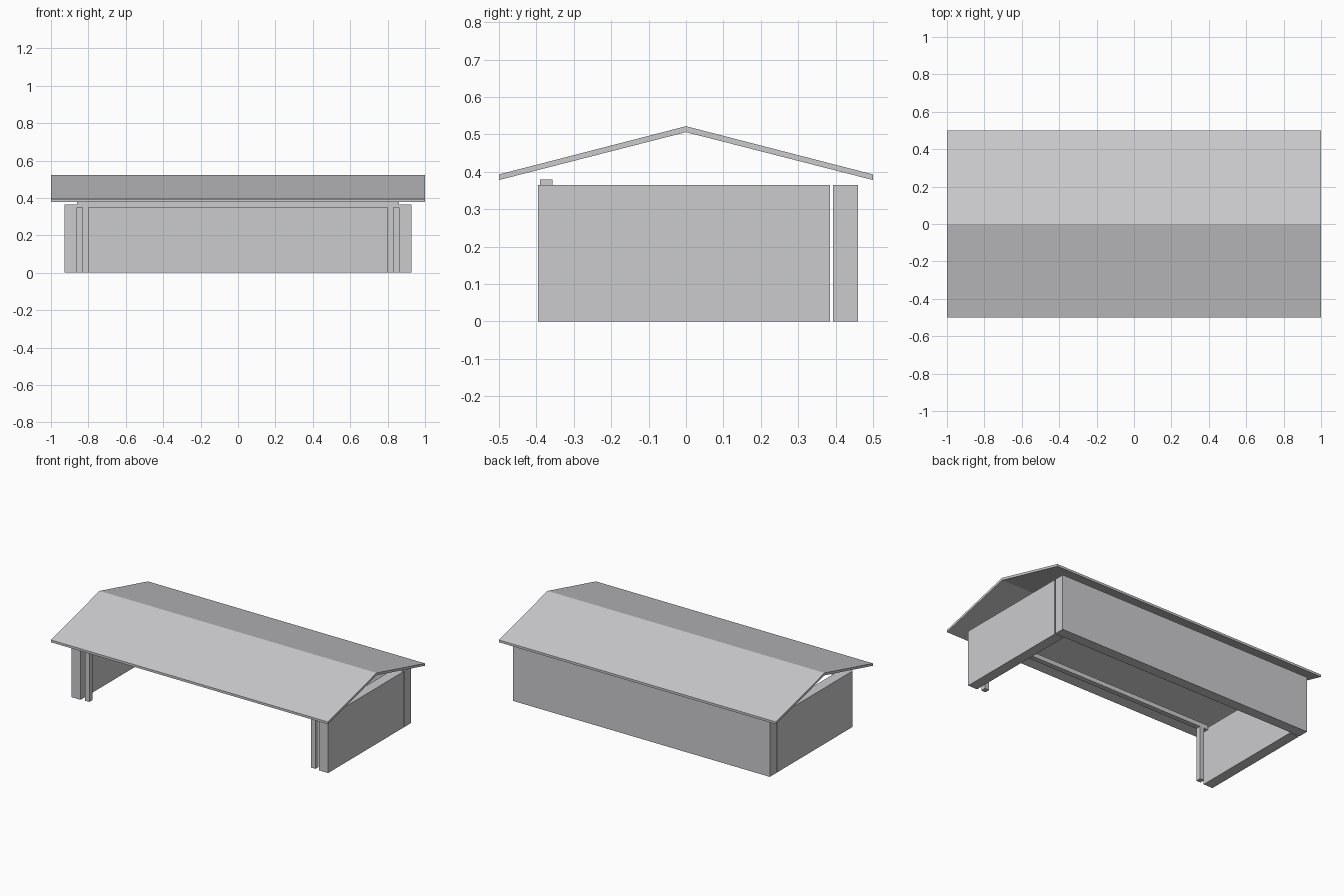
import bpy, bmesh

cube = bpy.data.objects.get("Cube")
if cube:
    bpy.data.objects.remove(cube)

grey = bpy.data.materials.new("light grey")
grey.use_nodes = True
colour = (0.6, 0.6, 0.62, 1)
grey.diffuse_color = colour
grey.node_tree.nodes["Principled BSDF"].inputs["Base Color"].default_value = colour


def extrude_x(name, profile, x0, x1):
    """Extrude a closed (y, z) profile along x."""
    bm = bmesh.new()
    face = bm.faces.new([bm.verts.new((x0, y, z)) for y, z in profile])
    ext = bmesh.ops.extrude_face_region(bm, geom=[face])["geom"]
    moved = [v for v in ext if isinstance(v, bmesh.types.BMVert)]
    bmesh.ops.translate(bm, verts=moved, vec=(x1 - x0, 0, 0))
    bmesh.ops.recalc_face_normals(bm, faces=bm.faces[:])
    mesh = bpy.data.meshes.new(name)
    bm.to_mesh(mesh)
    bm.free()
    mesh.materials.append(grey)
    obj = bpy.data.objects.new(name, mesh)
    bpy.context.collection.objects.link(obj)
    return obj


def box(name, x0, x1, y0, y1, z0, z1):
    return extrude_x(name, [(y0, z0), (y1, z0), (y1, z1), (y0, z1)], x0, x1)


# Walls around three sides
WALL_TOP = 0.365
box("back_wall", -0.927, 0.927, 0.393, 0.46, 0, WALL_TOP)
box("left_wall", 0.86, 0.927, -0.395, 0.385, 0, WALL_TOP)
box("right_wall", -0.927, -0.86, -0.395, 0.385, 0, WALL_TOP)

# Posts and beam across the open front
box("left_post", 0.80, 0.832, -0.39, -0.357, 0, 0.35)
box("right_post", -0.832, -0.80, -0.39, -0.357, 0, 0.35)
box("front_beam", -0.86, 0.86, -0.39, -0.357, 0.35, 0.379)

# Thin gabled roof
roof = [(-0.5, 0.378), (0, 0.506), (0.5, 0.378),
        (0.5, 0.393), (0, 0.522), (-0.5, 0.393)]
extrude_x("gable_roof", roof, -1, 1)
